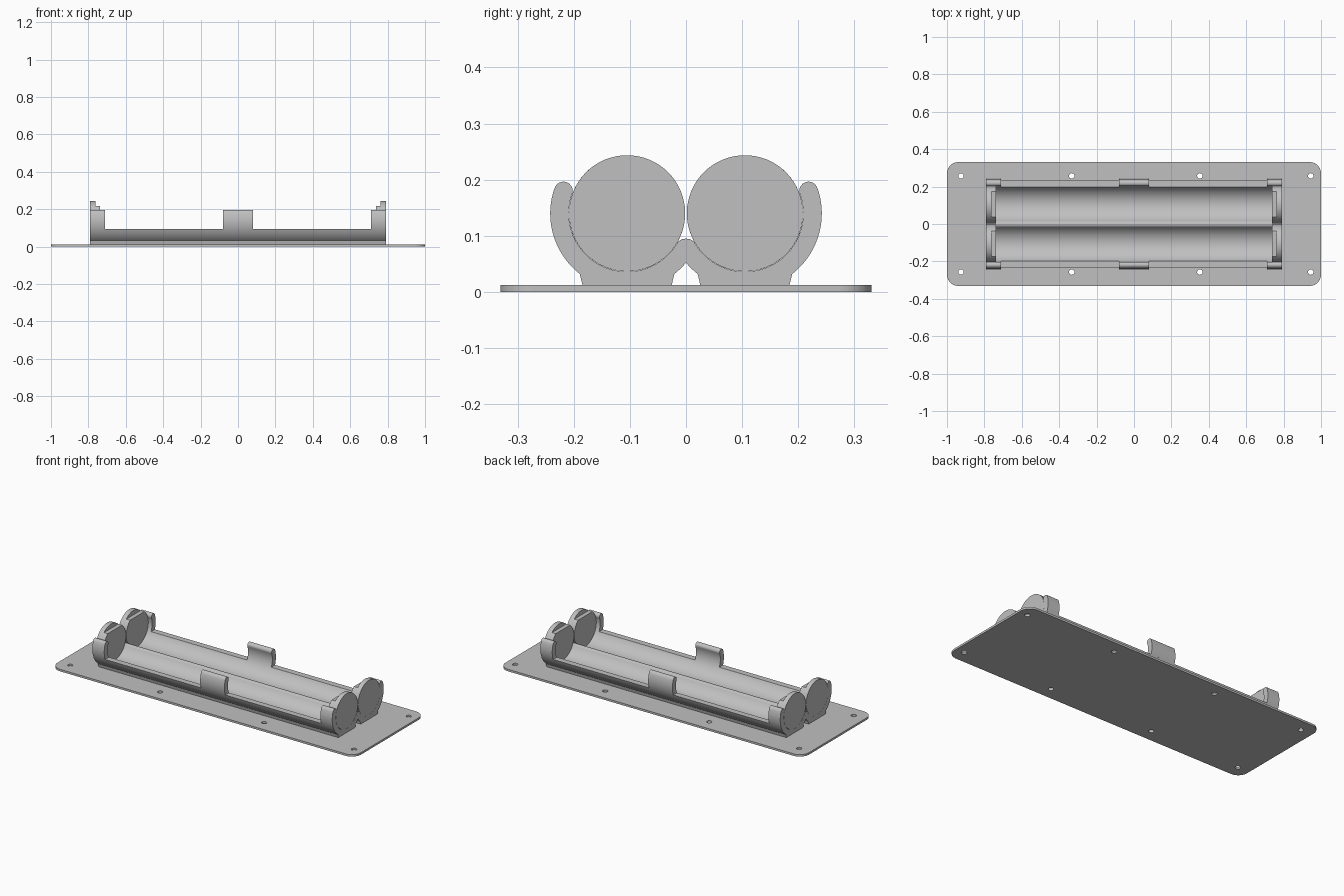
import bpy, bmesh
from math import sin, cos, pi, atan2, sqrt, asin

if "Cube" in bpy.data.objects:
    bpy.data.objects.remove(bpy.data.objects["Cube"])

# Shared dimensions of the two round cradles
CY, CZ = 0.105, 0.140       # cradle axis
RI, RO = 0.104, 0.137       # inner and outer radius
END = 0.79                  # half length

grey = bpy.data.materials.new("light_grey_plastic")
grey.diffuse_color = (0.53, 0.53, 0.53, 1)
grey.use_nodes = True
grey.node_tree.nodes["Principled BSDF"].inputs["Base Color"].default_value = grey.diffuse_color


def arc(cy, cz, r, a0, a1, n):
    return [(cy + r * cos(a0 + (a1 - a0) * i / n),
             cz + r * sin(a0 + (a1 - a0) * i / n)) for i in range(n + 1)]


def prism(name, pts, lo, hi, axis="x", side=1, smooth=True):
    """Extrude a 2D outline along x (outline in y,z) or z (outline in x,y)."""
    bm = bmesh.new()
    if axis == "x":
        vs = [bm.verts.new((lo, p * side, q)) for p, q in pts]
        step = (hi - lo, 0, 0)
    else:
        vs = [bm.verts.new((p, q, lo)) for p, q in pts]
        step = (0, 0, hi - lo)
    face = bm.faces.new(vs)
    ext = bmesh.ops.extrude_face_region(bm, geom=[face])
    bmesh.ops.translate(bm, vec=step,
                        verts=[v for v in ext["geom"] if isinstance(v, bmesh.types.BMVert)])
    bmesh.ops.recalc_face_normals(bm, faces=bm.faces)
    me = bpy.data.meshes.new(name)
    bm.to_mesh(me)
    bm.free()
    me.materials.append(grey)
    ob = bpy.data.objects.new(name, me)
    bpy.context.collection.objects.link(ob)
    if smooth:
        bpy.ops.object.select_all(action="DESELECT")
        ob.select_set(True)
        bpy.context.view_layer.objects.active = ob
        bpy.ops.object.shade_smooth_by_angle(angle=0.5)
    return ob


# Base plate with rounded corners
R, X, Y = 0.06, 1.0, 0.331
outline = []
for k, (sx, sy) in enumerate([(1, 1), (-1, 1), (-1, -1), (1, -1)]):
    outline += arc(sx * (X - R), sy * (Y - R), R, k * pi / 2, (k + 1) * pi / 2, 10)
plate = prism("base_plate", outline, 0, 0.012, "z")

# Screw holes
for i, hx in enumerate((-0.925, -0.333, 0.352, 0.945)):
    for hy in (-0.257, 0.257):
        cutter = prism("hole_cutter", arc(hx, hy, 0.0145, 0, 2 * pi * 23 / 24, 23),
                       -0.05, 0.05, "z", smooth=False)
        cutter.hide_render = True
        cutter.hide_set(True)
        cut = plate.modifiers.new("screw_hole", "BOOLEAN")
        cut.operation = "DIFFERENCE"
        cut.solver = "EXACT"
        cut.object = cutter

# Cradle cross-section: ridge, inner trough, rim, outer wall, foot
rim = 0.095
ridge_a = -pi + asin(0.05 / RI)
in_a = -asin((CZ - rim) / RI)
out_a = -asin((CZ - rim) / RO)
foot_a = atan2(0.032 - CZ, sqrt(RO ** 2 - (CZ - 0.032) ** 2))
meet_a = atan2(-sqrt(RO ** 2 - CY ** 2), -CY)
cradle = [(0, 0.095), (0.007, 0.094)]
cradle += arc(CY, CZ, RI, ridge_a, in_a, 36)
cradle += arc(CY, CZ, RO, out_a, foot_a, 10)
cradle += [(0.184, 0.010), (0.026, 0.010)]
cradle += arc(CY, CZ, RO, -pi - foot_a, meet_a, 5)

# Clip cross-section: continues the outer wall up to a rounded lip
clip = arc(CY, CZ, RO, out_a, 0.31, 14)
clip += arc(0.2185, 0.180, 0.0165, 0.25, pi, 10)
clip += arc(CY, CZ, RI, 0.36, in_a, 12)

# Stepped end stop: full disc outside, disc with a flat top inside
disc = arc(CY, CZ, 0.1035, 0, 2 * pi * 63 / 64, 63)
top_a = asin(0.078 / 0.1035)
flat_disc = arc(CY, CZ, 0.1035, pi - top_a, 2 * pi + top_a, 52)

for side, label in ((1, "back"), (-1, "front")):
    prism(label + "_cradle", cradle, -END, END, side=side)
    prism(label + "_middle_clip", clip, -0.08, 0.08, side=side)
    for d, end in ((-1, "left"), (1, "right")):
        tag = label + "_" + end
        prism(tag + "_clip", clip, d * 0.712, d * END, side=side)
        prism(tag + "_end_disc", disc, d * 0.762, d * END, side=side)
        prism(tag + "_end_step", flat_disc, d * 0.737, d * 0.762, side=side)
